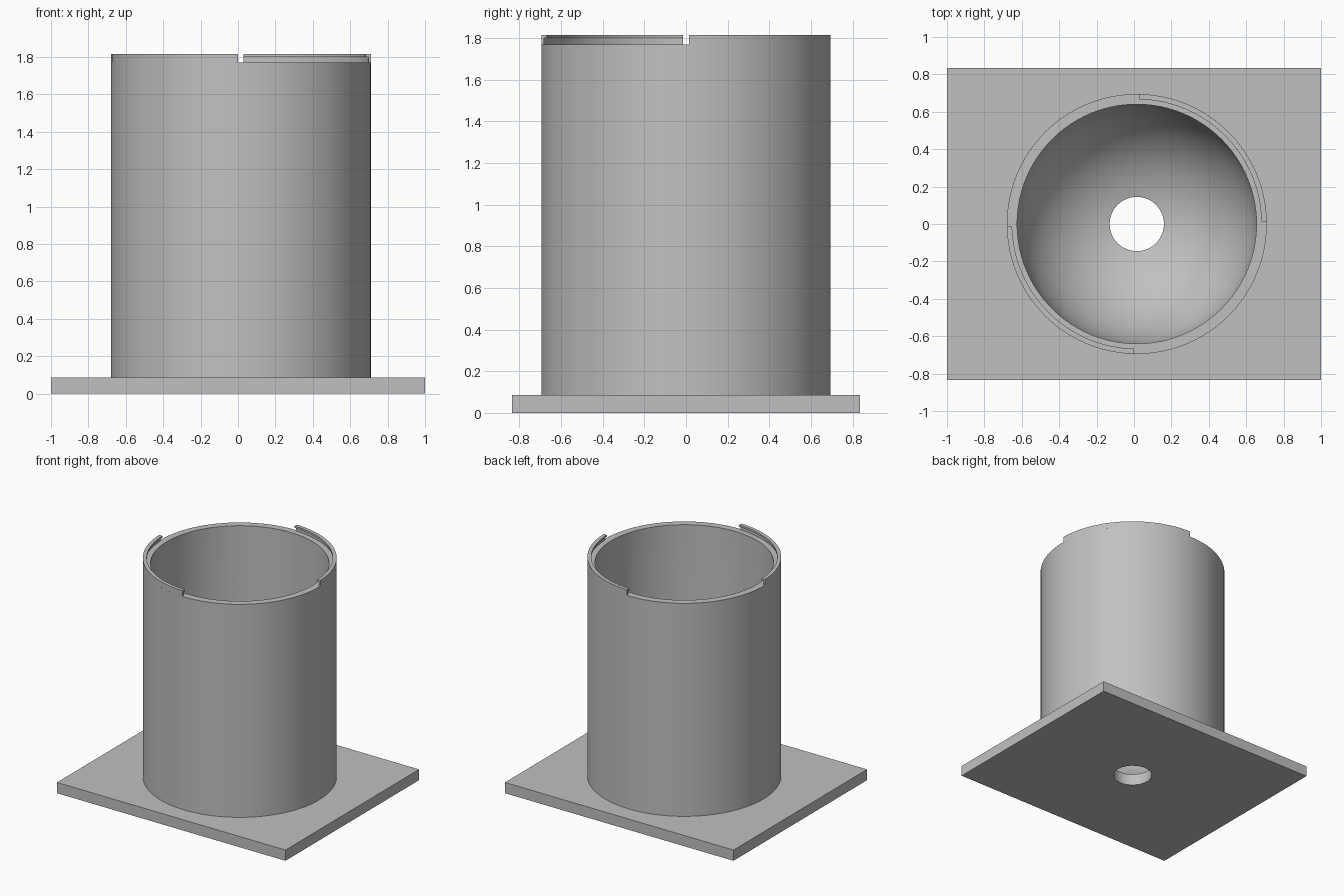
import bpy, bmesh
from math import sin, cos, radians, asin, tau

if "Cube" in bpy.data.objects:
    bpy.data.objects.remove(bpy.data.objects["Cube"], do_unlink=True)

CX = 0.015                      # the cup sits slightly off centre
R_OUT, R_IN, R_HOLE = 0.695, 0.64, 0.145
PLATE_TOP, RIM, TOP = 0.085, 1.77, 1.815
BOWL_Z = 0.715                  # centre height of the rounded bottom

grey = bpy.data.materials.new("plain grey")
grey.use_nodes = True
grey.diffuse_color = (0.53, 0.53, 0.53, 1)
grey.node_tree.nodes["Principled BSDF"].inputs["Base Color"].default_value = grey.diffuse_color


def lathe(name, profile, start=0, end=360, steps=96):
    """Sweep a closed (radius, z) profile around the cup axis."""
    bm = bmesh.new()
    full = end - start == 360
    rings = []
    for i in range(steps if full else steps + 1):
        a = radians(start + (end - start) * i / steps)
        rings.append([bm.verts.new((r * cos(a), r * sin(a), z)) for r, z in profile])
    n = len(profile)
    for i in range(steps):
        p, q = rings[i], rings[(i + 1) % len(rings)]
        for j in range(n):
            k = (j + 1) % n
            bm.faces.new((p[j], q[j], q[k], p[k]))
    if not full:
        bm.faces.new(rings[0])
        bm.faces.new(rings[-1])
    bmesh.ops.recalc_face_normals(bm, faces=bm.faces)
    mesh = bpy.data.meshes.new(name)
    bm.to_mesh(mesh)
    bm.free()
    mesh.materials.append(grey)
    ob = bpy.data.objects.new(name, mesh)
    ob.location.x = CX
    bpy.context.collection.objects.link(ob)
    bpy.ops.object.select_all(action='DESELECT')
    ob.select_set(True)
    bpy.context.view_layer.objects.active = ob
    bpy.ops.object.shade_smooth_by_angle(angle=radians(30))
    return ob


# Hollow cup with a rounded bottom and a drain hole
hole_angle = asin(R_HOLE / R_IN)
bowl = []
for i in range(19):
    a = radians(90) + (hole_angle - radians(90)) * i / 18
    bowl.append((R_IN * sin(a), BOWL_Z - R_IN * cos(a)))
lathe("cup", [(R_OUT, PLATE_TOP), (R_OUT, RIM), (R_IN, RIM)] + bowl + [(R_HOLE, PLATE_TOP)])

# Two opposite hooked lips on the rim, each with a groove under its flange
lip = [(R_OUT, RIM), (R_OUT, TOP), (0.667, TOP), (0.667, 1.80), (0.683, 1.80), (0.683, RIM)]
for name, start in (("back_left_lip", 0), ("front_right_lip", 180)):
    lathe(name, lip, start + 1.2, start + 88.8, 24)

# Base plate with the hole cut through it
bpy.ops.mesh.primitive_cube_add(size=1, location=(0, 0, PLATE_TOP / 2))
plate = bpy.context.object
plate.name = "base_plate"
plate.scale = (2, 1.67, PLATE_TOP)
bpy.ops.object.transform_apply(location=False, rotation=False, scale=True)
plate.data.materials.append(grey)

bpy.ops.mesh.primitive_cylinder_add(vertices=96, radius=R_HOLE, depth=1, location=(CX, 0, 0))
cutter = bpy.context.object
cutter.name = "hole_cutter"
cutter.rotation_euler.z = tau / 4
cutter.hide_render = True
cutter.data.materials.append(grey)

cut = plate.modifiers.new("hole", 'BOOLEAN')
cut.operation = 'DIFFERENCE'
cut.solver = 'EXACT'
cut.object = cutter
bpy.ops.object.select_all(action='DESELECT')
plate.select_set(True)
bpy.context.view_layer.objects.active = plate
bpy.ops.object.modifier_apply(modifier=cut.name)
bpy.data.objects.remove(cutter, do_unlink=True)
bpy.ops.object.shade_smooth_by_angle(angle=radians(30))
